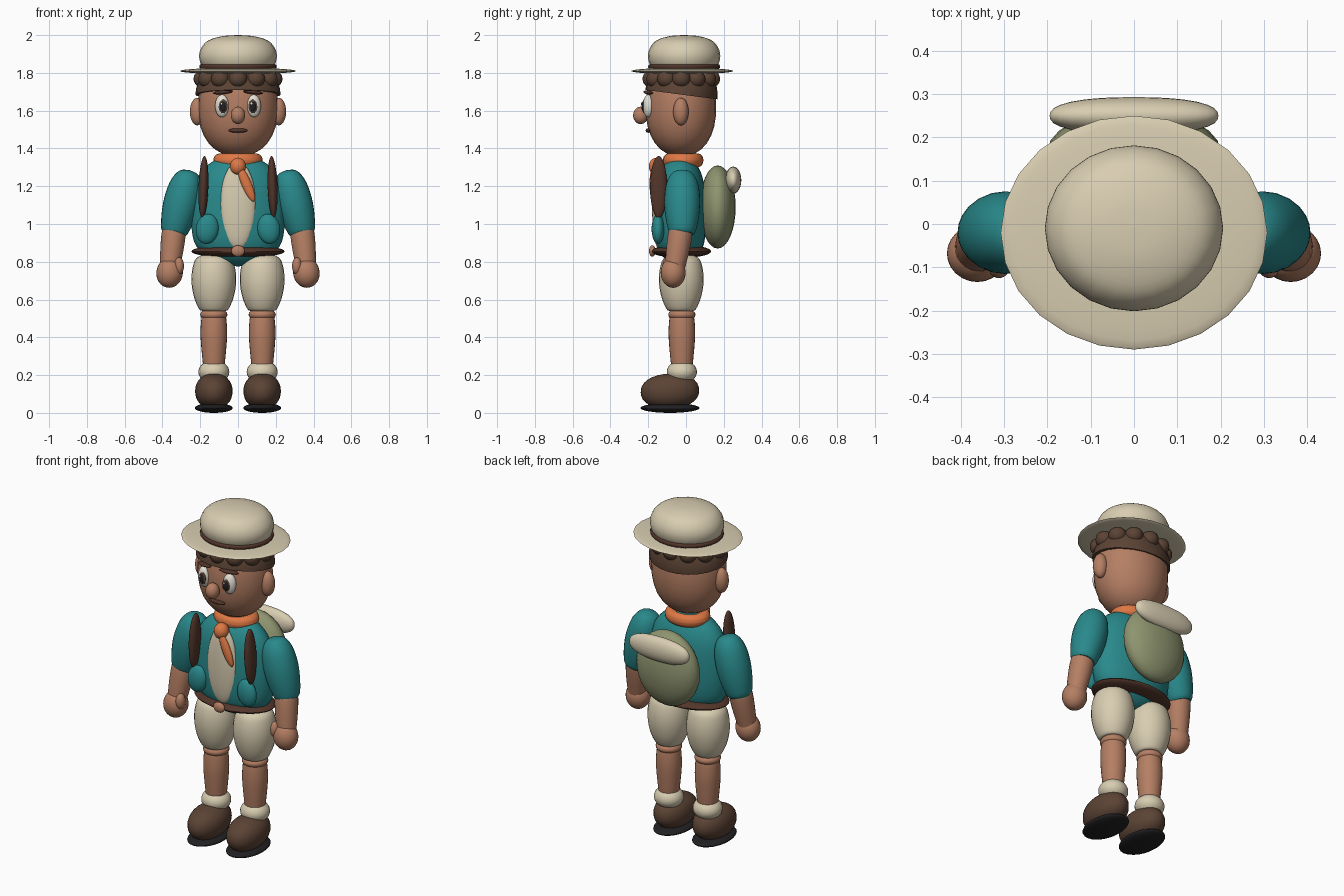
import bpy, bmesh, math
from mathutils import Vector, Matrix, Euler

cube = bpy.data.objects.get("Cube")
if cube:
    bpy.data.objects.remove(cube)


def material(name, rgb):
    m = bpy.data.materials.new(name)
    m.use_nodes = True
    m.diffuse_color = (*rgb, 1)
    m.node_tree.nodes["Principled BSDF"].inputs["Base Color"].default_value = (*rgb, 1)
    return m


BEIGE = material("beige cloth", (0.69, 0.61, 0.44))
SKIN = material("skin", (0.46, 0.21, 0.125))
BROWN = material("hair and shoe brown", (0.105, 0.056, 0.035))
LEATHER = material("dark leather", (0.085, 0.036, 0.023))
TEAL = material("teal shirt", (0.022, 0.25, 0.26))
ORANGE = material("orange scarf", (0.74, 0.19, 0.06))
SAGE = material("sage canvas", (0.27, 0.30, 0.16))
BLACK = material("black", (0.015, 0.015, 0.017))
WHITE = material("eye white", (0.78, 0.76, 0.68))


def finish(name, bm, mat, matrix, angle=50):
    bmesh.ops.recalc_face_normals(bm, faces=bm.faces)
    me = bpy.data.meshes.new(name)
    bm.to_mesh(me)
    bm.free()
    me.materials.append(mat)
    ob = bpy.data.objects.new(name, me)
    ob.matrix_world = matrix
    bpy.context.collection.objects.link(ob)
    bpy.ops.object.select_all(action='DESELECT')
    ob.select_set(True)
    bpy.context.view_layer.objects.active = ob
    bpy.ops.object.shade_smooth_by_angle(angle=math.radians(angle))
    return ob


def place(loc, rot=(0, 0, 0)):
    turn = Euler([math.radians(a) for a in rot]).to_matrix().to_4x4()
    return Matrix.Translation(loc) @ turn


def ball(name, mat, loc, size, rot=(0, 0, 0), power=2, cut=None):
    """Ellipsoid; power above 2 fills it out, cut keeps what lies above a plane."""
    bm = bmesh.new()
    bmesh.ops.create_uvsphere(bm, u_segments=24, v_segments=16, radius=1)
    for v in bm.verts:
        r = math.hypot(v.co.x, v.co.y)
        k = (r ** power + abs(v.co.z) ** power) ** (-1 / power)
        v.co = Vector([c * k * s for c, s in zip(v.co, size)])
    if cut:
        bmesh.ops.bisect_plane(bm, geom=bm.verts[:] + bm.edges[:] + bm.faces[:],
                               plane_co=cut[0], plane_no=cut[1], clear_inner=True)
        bmesh.ops.holes_fill(bm, edges=bm.edges)
    return finish(name, bm, mat, place(loc, rot))


def smooth_path(pts, steps=4):
    p = [Vector(q) for q in pts]
    p = [p[0]] + p + [p[-1]]
    out = []
    for a, b, c, d in zip(p, p[1:], p[2:], p[3:]):
        for i in range(steps):
            t = i / steps
            out.append(b + (c - a) * t / 2 + (2 * a - 5 * b + 4 * c - d) * t * t / 2
                       + (3 * b - a - 3 * c + d) * t ** 3 / 2)
    return out + [p[-1]]


def lathe(name, mat, profile, matrix, depth=1, seg=24):
    """Turn a (radius, height) profile around z, flattened in y by depth."""
    bm = bmesh.new()
    rings = []
    for r, z in smooth_path(profile):
        r = max(r, 0.001)
        rings.append([bm.verts.new((r * math.cos(2 * math.pi * i / seg),
                                    r * depth * math.sin(2 * math.pi * i / seg), z))
                      for i in range(seg)])
    for lo, hi in zip(rings, rings[1:]):
        for i in range(seg):
            j = (i + 1) % seg
            bm.faces.new((lo[i], lo[j], hi[j], hi[i]))
    bm.faces.new(rings[0])
    bm.faces.new(rings[-1])
    return finish(name, bm, mat, matrix)


def limb(name, mat, start, end, profile):
    """Lathe whose height runs from 0 at start to 1 at end."""
    axis = Vector(end) - Vector(start)
    m = Matrix.Translation(start) @ axis.to_track_quat('Z', 'Y').to_matrix().to_4x4()
    return lathe(name, mat, [(r, h * axis.length) for r, h in profile], m)


def ring(name, mat, loc, major, minor, depth=1, height=1):
    pts = [(major + minor * math.cos(a), minor * height * math.sin(a))
           for a in (i * math.pi / 6 for i in range(13))]
    return lathe(name, mat, pts, place(loc), depth)


# Hat
lathe("hat_crown", BEIGE, [(.17, 1.825), (.195, 1.845), (.206, 1.89), (.193, 1.935),
                           (.155, 1.973), (.08, 1.995), (0, 2.0)], place((0, -.01, 0)), .93)
ring("hat_band", LEATHER, (0, -.01, 1.833), .192, .013, .93)
ball("hat_brim", BEIGE, (0, -.02, 1.81), (.308, .27, .017))

# Head and hair
ball("head", SKIN, (0, -.027, 1.62), (.212, .187, .262), power=2.25)
ball("hair_cap", BROWN, (0, -.025, 1.68), (.226, .193, .2),
     cut=((0, 0, 0.005), (0, .13, 1)))
for i in range(12):
    a = math.pi * (2 * i / 12 - .5)
    ball("hair_curl", BROWN, (.185 * math.cos(a), -.025 + .155 * math.sin(a), 1.768),
         (.05, .05, .048))
ball("nose", SKIN, (0, -.24, 1.575), (.038, .04, .046))
ball("mouth", LEATHER, (0, -.198, 1.495), (.052, .016, .012))

# Scarf
ring("scarf", ORANGE, (0, -.015, 1.337), .095, .036, .82)
ball("scarf_knot", ORANGE, (0, -.155, 1.305), (.042, .042, .046))
ball("scarf_tail", ORANGE, (.045, -.175, 1.212), (.026, .018, .1), (0, -23, 0))

# Torso, shirt front, belt
lathe("torso", TEAL, [(0, .775), (.09, .79), (.17, .83), (.225, .89), (.246, .98),
                      (.246, 1.1), (.225, 1.22), (.175, 1.3), (.1, 1.345), (0, 1.36)],
      place((0, -.03, 0)), .55)
ball("shirt_front", BEIGE, (0, -.145, 1.1), (.095, .035, .23))
ball("belt", LEATHER, (0, -.025, .855), (.247, .158, .034))
ball("belt_buckle", SKIN, (0, -.178, .857), (.036, .018, .03))

# Backpack and bedroll
ball("backpack", SAGE, (0, .168, 1.09), (.2, .095, .22))
ball("bedroll", BEIGE, (0, .25, 1.232), (.072, .043, .195), (0, 90, 0), power=2.4)

for s, side in ((1, "left_"), (-1, "right_")):
    # Face pairs
    ball(side + "ear", SKIN, (s * .215, -.027, 1.595), (.04, .041, .073))
    ball(side + "eye", WHITE, (s * .085, -.2, 1.625), (.037, .027, .06), (0, 0, s * 15))
    ball(side + "iris", BROWN, (s * .08, -.221, 1.623), (.025, .011, .036), (0, 0, s * 12))
    ball(side + "pupil", BLACK, (s * .08, -.227, 1.623), (.017, .009, .027), (0, 0, s * 12))
    ball(side + "eye_glint", WHITE, (s * .08 - .008, -.235, 1.637), (.006, .004, .007))
    ball(side + "eyebrow", LEATHER, (s * .08, -.2, 1.697), (.054, .02, .01), (0, s * 5, s * 18))

    # Straps and pockets
    ball(side + "strap", LEATHER, (s * .183, -.145, 1.195), (.026, .045, .165), (0, s * -2, 0))
    ball(side + "pocket", TEAL, (s * .163, -.148, .974), (.06, .034, .08), (0, s * -8, 0))

    # Arm
    limb(side + "sleeve", TEAL, (s * .255, -.02, 1.285), (s * .342, -.02, .945),
         [(0, 0), (.05, .04), (.083, .2), (.095, .45), (.09, .7), (.074, .93), (.06, 1)])
    limb(side + "forearm", SKIN, (s * .337, -.025, .98), (s * .362, -.06, .76),
         [(.058, 0), (.064, .15), (.062, .5), (.052, 1)])
    ball(side + "hand", SKIN, (s * .362, -.068, .742), (.07, .066, .08), (0, s * -8, 0))
    ball(side + "thumb", SKIN, (s * .312, -.095, .778), (.026, .03, .046))

    # Leg
    x = s * .128
    lathe(side + "shorts_leg", BEIGE, [(.06, .54), (.078, .55), (.104, .61), (.118, .69),
                                       (.112, .77), (.085, .825), (0, .85)], place((x, -.025, 0)))
    ball(side + "knee", SKIN, (x, -.022, .52), (.072, .072, .037))
    lathe(side + "shin", SKIN, [(.05, .2), (.06, .28), (.07, .4), (.068, .48), (.06, .53)],
          place((x, -.022, 0)))
    ball(side + "sock", BEIGE, (x, -.022, .217), (.082, .08, .062))
    ball(side + "shoe", BROWN, (x, -.085, .115), (.099, .155, .093), (3, 0, 0), power=2.2)
    ball(side + "sole", BLACK, (x, -.085, .026), (.1, .156, .026))
